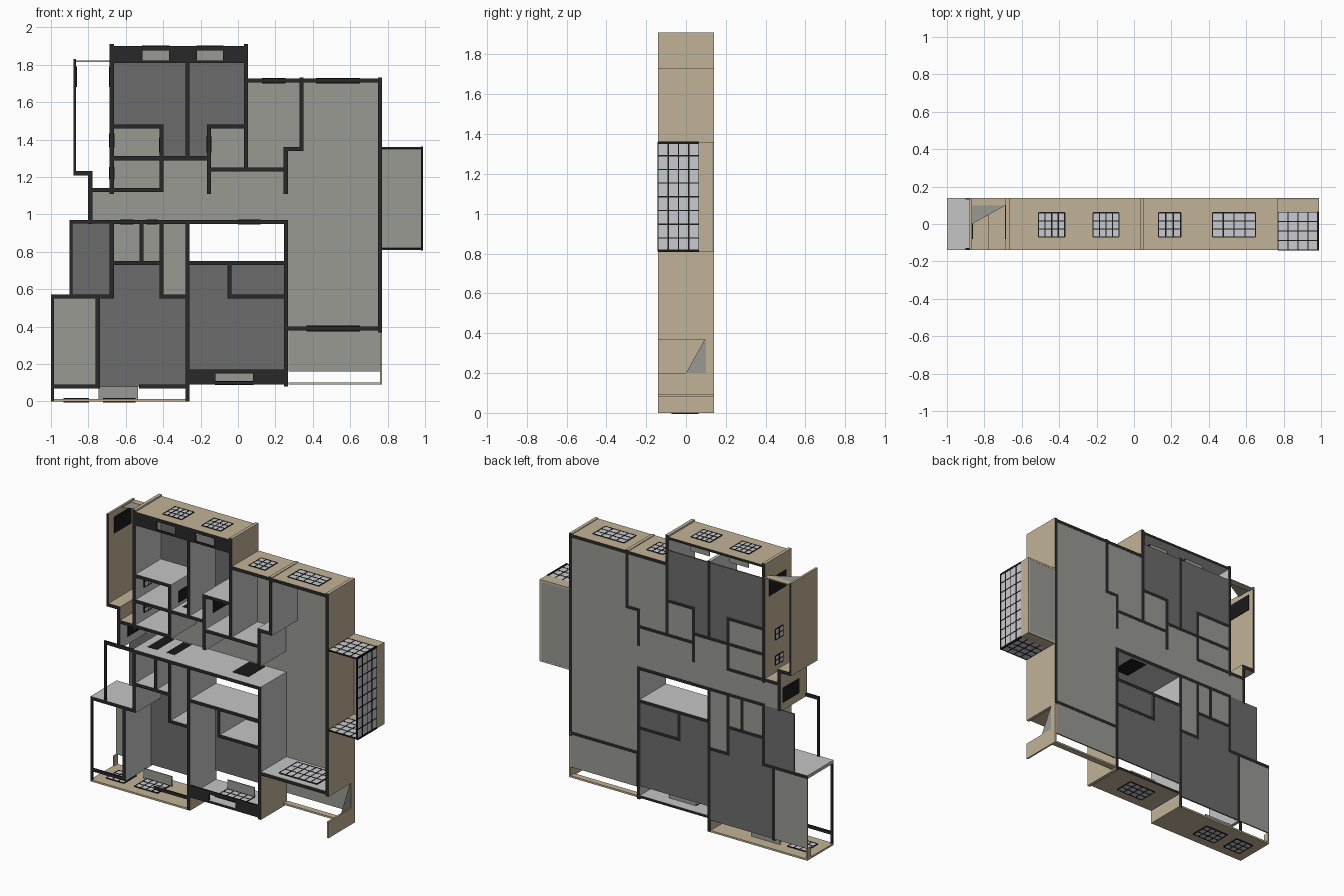
import bpy, bmesh, math

if "Cube" in bpy.data.objects:
    bpy.data.objects.remove(bpy.data.objects["Cube"])

def material(name, c):
    m = bpy.data.materials.new(name)
    m.diffuse_color = (*c, 1)
    m.use_nodes = True
    m.node_tree.nodes["Principled BSDF"].inputs["Base Color"].default_value = m.diffuse_color
    return m

CAP = material("charcoal cap", (.022, .022, .022))
GREY = material("inner wall grey", (.56, .56, .56))
BEIGE = material("outer wall beige", (.54, .45, .31))
LIGHT = material("light floor", (.32, .32, .295))
DARK = material("dark floor", (.15, .15, .15))
GLASS = material("pale glass", (.6, .6, .63))
BLACK = material("black frame", (.01, .01, .01))
F, B, W = -.14, .14, .022          # front, back, wall thickness

def finish(bm, name, mats):
    me = bpy.data.meshes.new(name)
    bm.to_mesh(me)
    bm.free()
    for m in mats:
        me.materials.append(m)
    ob = bpy.data.objects.new(name, me)
    bpy.context.collection.objects.link(ob)
    return ob

def add_box(bm, x0, x1, y0, y1, z0, z1):
    v = [bm.verts.new((x, y, z)) for x in (x0, x1) for y in (y0, y1) for z in (z0, z1)]
    for q in ((0, 1, 3, 2), (4, 6, 7, 5), (0, 4, 5, 1), (2, 3, 7, 6), (0, 2, 6, 4), (1, 5, 7, 3)):
        bm.faces.new([v[i] for i in q])

def boxes(name, items, mat):
    bm = bmesh.new()
    for b in items:
        add_box(bm, *b)
    return finish(bm, name, [mat])

def triangle(name, pts, mat):
    bm = bmesh.new()
    bm.faces.new([bm.verts.new(p) for p in pts])
    return finish(bm, name, [mat])

# Rooms as x0, x1, z0, z1
dark_rooms = [(-.68, -.41, 1.47, 1.81), (-.41, -.155, 1.3, 1.81), (-.155, .05, 1.47, 1.81),
              (-.9, -.675, .56, .96), (-.75, -.27, .08, .56), (-.675, -.41, .56, .74),
              (-.27, .255, .17, .74)]
light_rooms = [(-.675, -.41, 1.13, 1.47), (-.155, .045, 1.24, 1.47), (.045, .255, 1.24, 1.72),
               (.255, .34, 1.35, 1.72), (.34, .76, .39, 1.72), (.255, .34, .39, 1.35),
               (-.79, .255, .96, 1.13), (-.41, .255, 1.13, 1.24), (-.41, -.155, 1.24, 1.3),
               (-.675, -.41, .74, .96), (-.41, -.27, .56, .96), (-1, -.75, .08, .56)]
outdoor = [(.27, .76, .16, .38), (.77, .99, .81, 1.36)]
hollow = [(-.27, .255, .74, .96), (-.68, .05, 1.81, 1.9), (-.27, .27, .09, .17), (-1, -.9, .56, .6)]
indoors = dark_rooms + light_rooms + hollow

def floors(name, rooms, mat):
    boxes(name, [(a, b, .13, .139, c, d) for a, b, c, d in rooms], mat)

floors("bedroom_floors", dark_rooms, DARK)
floors("living_floors", light_rooms, LIGHT)
floors("porch_and_bay_floors", outdoor, LIGHT)

# Walls: upright ones as (x, z0, z1), level ones as (z, x0, x1)
upright = [(-.675, 1.12, 1.9), (-.27, 1.3, 1.81), (.043, 1.24, 1.9), (.34, 1.35, 1.72),
           (.76, .38, 1.72), (.255, 1.12, 1.35), (-.41, 1.13, 1.47), (-.155, 1.12, 1.47),
           (-.79, .96, 1.22), (-.675, .56, .96), (-.41, .56, .96), (-.515, .74, .96),
           (-.27, 0, .96), (-.75, .08, .56), (.257, .09, .96), (-.045, .56, .74)]
level = [(1.47, -.675, -.41), (1.47, -.155, .045), (1.3, -.675, -.155), (1.24, -.155, .255),
         (1.35, .255, .34), (1.13, -.79, -.41), (1.22, -.875, -.79), (.96, -.675, .255),
         (.74, -.675, -.41), (.74, -.27, .255), (.56, -1, -.675), (.56, -.41, -.27),
         (.56, -.045, .255), (.39, .255, .77), (1.715, .045, .77), (1.892, -.685, .053),
         (.098, -.28, .267)]

def wall(name, axis, pos, a, b, t=W):
    """Box in short slices: cap dark, sides grey where they face a room, else beige."""
    bm = bmesh.new()
    a, b = a - W / 2 * (axis == 'x'), b + W / 2 * (axis == 'x')
    a = max(a, 0)if axis == 'x' else max(a, -1)
    n = math.ceil((b - a) / .04)
    for i in range(n):
        s, e = a + (b - a) * i / n, a + (b - a) * (i + 1) / n
        if axis == 'x':
            add_box(bm, pos - t / 2, pos + t / 2, F, B, s, e)
        else:
            add_box(bm, s, e, F, B, pos - t / 2, pos + t / 2)
    bmesh.ops.remove_doubles(bm, verts=bm.verts, dist=1e-5)
    seen, inner = {}, []
    for f in bm.faces:                       # drop the hidden faces between slices
        key = tuple(sorted(v.index for v in f.verts))
        seen.setdefault(key, []).append(f)
    bmesh.ops.delete(bm, geom=[f for g in seen.values() if len(g) > 1 for f in g], context='FACES_ONLY')
    bm.normal_update()
    for f in bm.faces:
        p = f.calc_center_median() + f.normal * .012
        inside = any(r[0] <= p.x <= r[1] and r[2] <= p.z <= r[3] for r in indoors)
        f.material_index = 0 if abs(f.normal.y) > .5 else 1 if inside else 2
    finish(bm, name, [CAP, GREY, BEIGE])

for i, (x, a, b) in enumerate(upright):
    wall(f"upright_wall_{i}", 'x', x, a, b)
for i, (z, a, b) in enumerate(level):
    wall(f"level_wall_{i}", 'z', z, a, b, .016 if z in (1.892, .098) else W)
wall("side_balcony_wall", 'x', -.873, 1.22, 1.82, .014)

# Wide caps over the hollow window bands, with gaps at the windows
def band(name, x0, x1, z0, z1, gaps):
    y, items, x = (F, F + .012), [(x0, x1, F, F + .012, z0, z0 + .012), (x0, x1, F, F + .012, z1 - .022, z1)], x0
    for a, b in gaps + [(x1, x1)]:
        items.append((x, a, *y, z0, z1))
        x = b
    boxes(name, [q for q in items if q[1] > q[0]], CAP)
    boxes(name + "_sills", [(a, b, .06, .066, z0, z1) for a, b in gaps], LIGHT)

band("top_band", -.685, .053, 1.81, 1.899, [(-.51, -.37), (-.22, -.08)])
band("bottom_band", -.28, .267, .091, .17, [(-.12, .08)])

# Open balcony edges on the left: thin cap rails only
e = (F, F + .012)
boxes("balcony_rails", [(-1, -.985, *e, 0, .56), (-.9, -.885, *e, .56, .96), (-.9, -.675, *e, .95, .971),
                        (-1, -.75, *e, .07, .09), (-.53, -.27, *e, .07, .09)], CAP)
boxes("balcony_base", [(-1, -.262, F, B, 0, .012), (-1, -.992, .1, B, 0, .08)], BEIGE)
boxes("balcony_sill", [(-.745, -.535, .06, .066, .012, .08)], LIGHT)

# Porch parapet and upper left balcony edge, with slanted filler plates
boxes("porch_parapet", [(.76, .771, F, B, .09, .2), (.76, .771, .1, B, .2, .39),
                        (.27, .77, .1, B, .09, .102)], BEIGE)
triangle("porch_filler", [(.766, 0, .2), (.766, .1, .2), (.766, .1, .38)], LIGHT)
boxes("side_balcony_edge", [(-.875, -.68, .1, B, 1.815, 1.822)], BEIGE)
triangle("side_balcony_filler", [(-.866, .1, 1.82), (-.686, .1, 1.82), (-.866, 0, 1.82)], LIGHT)

# Windows: pale plate with black bars, on an 'x' or 'z' facing wall
def window(name, axis, pos, a, b, y0, y1, na, ny, t=.03):
    def put(s, e, u, v, d):
        return (pos - d / 2, pos + d / 2, u, v, s, e) if axis == 'x' else (s, e, u, v, pos - d / 2, pos + d / 2)
    r, d = .003, t + .003
    boxes(name + "_glass", [put(a, b, y0, y1, t)], GLASS)
    bars = [put(q - r, q + r, y0, y1, d) for q in (a + (b - a) * i / na for i in range(na + 1))]
    bars += [put(a, b, q - r, q + r, d) for q in (y0 + (y1 - y0) * i / ny for i in range(ny + 1))]
    boxes(name + "_bars", bars, BLACK)

for i, (z, a, b, n) in enumerate([(1.892, -.51, -.37, 4), (1.892, -.22, -.08, 4), (1.715, .13, .25, 3),
                                  (1.715, .42, .65, 4), (.098, -.12, .08, 4), (.006, -.93, -.8, 3),
                                  (.006, -.72, -.55, 4)]):
    window(f"window_{i}", 'z', z, a, b, -.07, .06, n, 3, .016 + .004 if z != 1.715 else .026)
window("porch_door", 'z', .39, .37, .65, -.09, .1, 6, 3)
window("side_window_low", 'x', -.675, 1.19, 1.25, -.05, .03, 2, 2, .026)
window("side_window_high", 'x', -.675, 1.36, 1.43, -.05, .03, 2, 2, .026)

# Glazed bay on the right with a solid base
window("bay_side", 'x', .984, .81, 1.36, F, .065, 8, 4, .006)
for nm, z in (("bay_top", 1.354), ("bay_bottom", .816)):
    window(nm, 'z', z, .77, .985, F, .065, 4, 4, .006)
boxes("bay_base", [(.978, .99, .065, B, .81, 1.36), (.77, .99, .065, B, 1.348, 1.36),
                   (.77, .99, .065, B, .81, .822)], BEIGE)

# Dark door plates
d = .013
boxes("doors", [(x, y, -.06, .12, z - d, z + d) for x, y, z in
                ((-.63, -.56, .96), (-.49, -.43, .96), (0, .12, .96), (-.37, -.29, 1.3))]
      + [(x - d, x + d, -.06, .12, a, b) for x, a, b in
         ((-.79, 1, 1.1), (-.155, 1.33, 1.42), (-.41, 1.33, 1.41))]
      + [(-.69, -.686, -.08, .1, 1.68, 1.79), (-.866, -.862, -.08, .1, 1.68, 1.79)], BLACK)
